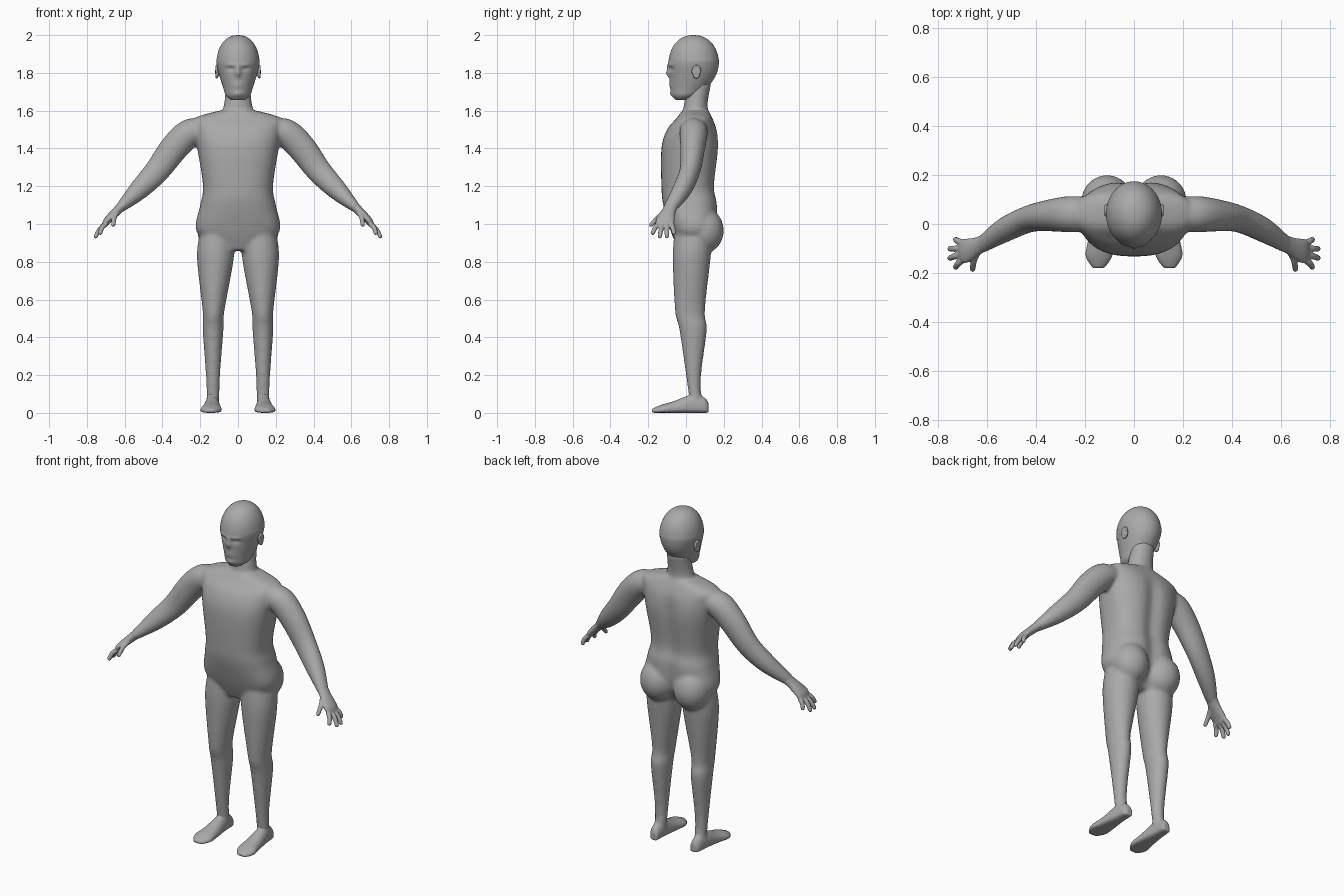
import bpy, bmesh, math
from math import sin, cos, pi, exp
from mathutils import Vector

cube = bpy.data.objects.get("Cube")
if cube:
    bpy.data.objects.remove(cube, do_unlink=True)

skin = bpy.data.materials.new("grey_clay")
skin.use_nodes = True
grey = (0.4, 0.4, 0.4, 1)
skin.diffuse_color = grey
skin.node_tree.nodes["Principled BSDF"].inputs["Base Color"].default_value = grey


def spline(rows, steps=6):
    """Smooth Catmull-Rom interpolation of rows of numbers."""
    result, last = [], len(rows) - 1
    for i in range(last):
        before, start, end, after = (rows[max(0, min(last, i + k))] for k in (-1, 0, 1, 2))
        for step in range(steps):
            t = step / steps
            row = []
            for p, q, r, s in zip(before, start, end, after):
                bend = 3 * (q - r) + s - p
                ease = 2 * (p + r + r) - 5 * q - s
                row.append(q + t / 2 * (r - p + t * (ease + t * bend)))
            result.append(row)
    return result + [list(rows[last])]


def angles(count):
    return [2 * pi * j / count for j in range(count)]


def power(value, exponent):
    return math.copysign(abs(value) ** exponent, value)


def skin_rings(bm, rings):
    loops = [[bm.verts.new(co) for co in ring] for ring in rings]
    count = len(loops[0])
    for low, high in zip(loops, loops[1:]):
        for j in range(count):
            k = (j + 1) % count
            bm.faces.new((low[j], low[k], high[k], high[j]))
    bm.faces.new(loops[0][::-1])
    bm.faces.new(loops[-1])


def stack(bm, rows, side=1, squareness=1, count=40, shape=None):
    """Horizontal sections: z, inner x, outer x, front y, back y."""
    rings = []
    for z, inner, outer, front, back in spline(rows):
        ring = []
        for a in angles(count):
            x = (inner + outer + (outer - inner) * power(cos(a), squareness)) / 2
            y = (front + back + (back - front) * power(sin(a), squareness)) / 2
            co = Vector((side * x, y, z))
            if shape:
                shape(co, sin(a))
            ring.append(co)
        rings.append(ring)
    skin_rings(bm, rings)


def symmetric_stack(bm, rows, **options):
    """Centred sections: z, half width, front y, back y."""
    stack(bm, [(z, -w, w, front, back) for z, w, front, back in rows], **options)


def tube(bm, rows, side=1, count=20):
    """Limb along a path: x, y, z, half depth along y, half thickness."""
    points = spline(rows)
    last = len(points) - 1
    rings = []
    for i, (x, y, z, depth, thickness) in enumerate(points):
        ahead = Vector(points[min(i + 1, last)][:3])
        behind = Vector(points[max(i - 1, 0)][:3])
        along = (ahead - behind).normalized()
        thin = along.cross(Vector((0, 1, 0))).normalized()
        wide = thin.cross(along)
        ring = []
        for a in angles(count):
            co = Vector((x, y, z)) + wide * depth * cos(a) + thin * thickness * sin(a)
            co.x *= side
            ring.append(co)
        rings.append(ring)
    skin_rings(bm, rings)


def ball(bm, centre, radii):
    made = bmesh.ops.create_uvsphere(bm, u_segments=32, v_segments=20, radius=1)["verts"]
    for v in made:
        v.co = Vector([c + r * k for c, r, k in zip(centre, radii, v.co)])


def finish(bm, name, voxel=None, smoothing=0):
    bmesh.ops.recalc_face_normals(bm, faces=bm.faces)
    mesh = bpy.data.meshes.new(name)
    bm.to_mesh(mesh)
    bm.free()
    mesh.materials.append(skin)
    mesh.polygons.foreach_set("use_smooth", [True] * len(mesh.polygons))
    ob = bpy.data.objects.new(name, mesh)
    bpy.context.collection.objects.link(ob)
    if voxel:
        fuse = ob.modifiers.new("fuse", "REMESH")
        fuse.mode, fuse.voxel_size, fuse.use_smooth_shade = "VOXEL", voxel, True
        soften = ob.modifiers.new("soften", "SMOOTH")
        soften.factor, soften.iterations = 0.5, smoothing


# Torso and neck, with a groove along the spine
def spine_groove(co, facing_back):
    if facing_back > 0:
        fade = max(0, min(1, (1.56 - co.z) * 8))
        co.y -= 0.02 * fade * exp(-(co.x / 0.045) ** 2)


body = bmesh.new()
symmetric_stack(body, [
    (.86, .1, -.04, .1), (.96, .22, -.08, .16), (1.1, .2, -.12, .17), (1.2, .185, -.13, .155),
    (1.4, .215, -.13, .175), (1.5, .23, -.1, .165), (1.56, .23, -.05, .14), (1.6, .1, -.02, .12),
], squareness=0.8, count=72, shape=spine_groove)
symmetric_stack(body, [(1.54, .1, -.02, .12), (1.64, .073, -.01, .115), (1.75, .065, .01, .135)])

# Legs, buttocks and arms, fused with the torso
leg = [(.05, .1, .165, .02, .08), (.2, .095, .17, 0, .08), (.44, .077, .187, -.035, .11),
       (.54, .072, .187, -.058, .1), (.82, .022, .217, -.07, .13), (.97, .02, .2, -.06, .14)]
arm = [(.19, .04, 1.5, .07, .06), (.26, .04, 1.48, .075, .075), (.34, .035, 1.4, .066, .076),
       (.43, .02, 1.28, .055, .067), (.53, -.025, 1.175, .05, .053), (.63, -.09, 1.08, .034, .025)]
for side in (1, -1):
    stack(body, leg, side)
    ball(body, (side * 0.11, 0.095, 0.965), (0.105, 0.105, 0.12))
    tube(body, arm, side)
finish(body, "body", voxel=0.009, smoothing=10)


# Hands: a palm, then fingers whose tips lie on an arc, then the thumb
def finger(bm, base, tip, side):
    base, tip = Vector(base), Vector(tip)
    middle = base.lerp(tip, 0.5) + Vector((0.005, 0, 0.005))
    end = tip + (tip - middle) * 0.2
    rows = [(*point, r, r) for point, r in zip((base, middle, tip, end), (.014, .013, .011, .004))]
    tube(bm, rows, side, count=12)


def hand(side, name):
    bm = bmesh.new()
    tube(bm, [(.6, -.07, 1.11, .034, .027), (.64, -.09, 1.07, .037, .024),
              (.69, -.11, 1.02, .05, .02), (.71, -.11, .99, .044, .013)], side)
    for i in range(4):
        t = i / 3
        arc = 0.027 * sin(pi * t)
        finger(bm, (0.7, -0.147 + 0.07 * t, 1), (0.73 + arc, -0.178 + 0.115 * t, 0.95 - arc * 0.7), side)
    finger(bm, (0.64, -0.115, 1.06), (0.66, -0.185, 0.995), side)
    finish(bm, name, voxel=0.004, smoothing=4)


# Feet: flat soled sections from heel to toe, with an ankle
def foot(side, name):
    bm = bmesh.new()
    rows = [(.12, .11, .15, .05), (.1, .105, .165, .08), (.04, .1, .173, .1),
            (-.06, .09, .187, .064), (-.13, .088, .199, .043), (-.18, .12, .17, .022)]
    rings = []
    for y, inner, outer, top in spline(rows):
        middle = top * 0.35
        ring = []
        for a in angles(28):
            x = (inner + outer + (outer - inner) * cos(a)) / 2
            rise = sin(a) * (top - middle) if sin(a) > 0 else power(sin(a), 0.5) * middle
            ring.append(Vector((side * x, y, middle + rise)))
        rings.append(ring)
    skin_rings(bm, rings)
    stack(bm, [(.04, .1, .17, .01, .09), (.14, .1, .16, .02, .075)], side)
    finish(bm, name, voxel=0.006, smoothing=5)


# Ears: a flat disc with a raised rim
def ear(side, name):
    bm = bmesh.new()
    centre = Vector((side * 0.11, 0.055, 1.806))
    ball(bm, centre, (0.011, 0.022, 0.034))
    for a in angles(24):
        narrow = 0.015 if sin(a) < 0 else 0.02
        offset = Vector((side * 0.005, narrow * cos(a), 0.03 * sin(a)))
        ball(bm, centre + offset, [0.006] * 3)
    finish(bm, name, voxel=0.003, smoothing=3)


for side, label in ((1, "left"), (-1, "right")):
    hand(side, label + "_hand")
    foot(side, label + "_foot")
    ear(side, label + "_ear")

# Face: push outwards, distance from the middle, height, width, tallness
features = {
    "nose": (.017, 0, 1.797, .015, .02), "bridge": (.008, 0, 1.83, .012, .02),
    "brow": (.007, .04, 1.842, .028, .01), "socket": (-.014, .04, 1.82, .02, .011),
    "eye": (.007, .04, 1.816, .013, .006), "lips": (.007, 0, 1.735, .03, .02),
    "mouth": (-.008, 0, 1.736, .03, .004), "chin": (.007, 0, 1.69, .025, .014),
}


def press_face(co, facing_back):
    if facing_back < 0:
        for push, x, z, wide, tall in features.values():
            co.y -= push * exp(-((abs(co.x) - x) / wide) ** 2 - ((co.z - z) / tall) ** 2)


# Head: jaw and cheeks, closed by a rounded dome
head = bmesh.new()
skull = [(1.656, .035, -.055, .01), (1.68, .064, -.074, .07), (1.72, .078, -.08, .113),
         (1.79, .1, -.087, .16), (1.85, .114, -.092, .174)]
for step in range(1, 8):
    a = step * pi / 14
    spread = max(0.03, cos(a) ** 0.9)
    skull.append((1.85 + 0.15 * sin(a), 0.114 * spread, 0.04 - 0.132 * spread, 0.04 + 0.134 * spread))
symmetric_stack(head, skull, count=128, shape=press_face)
finish(head, "head")
